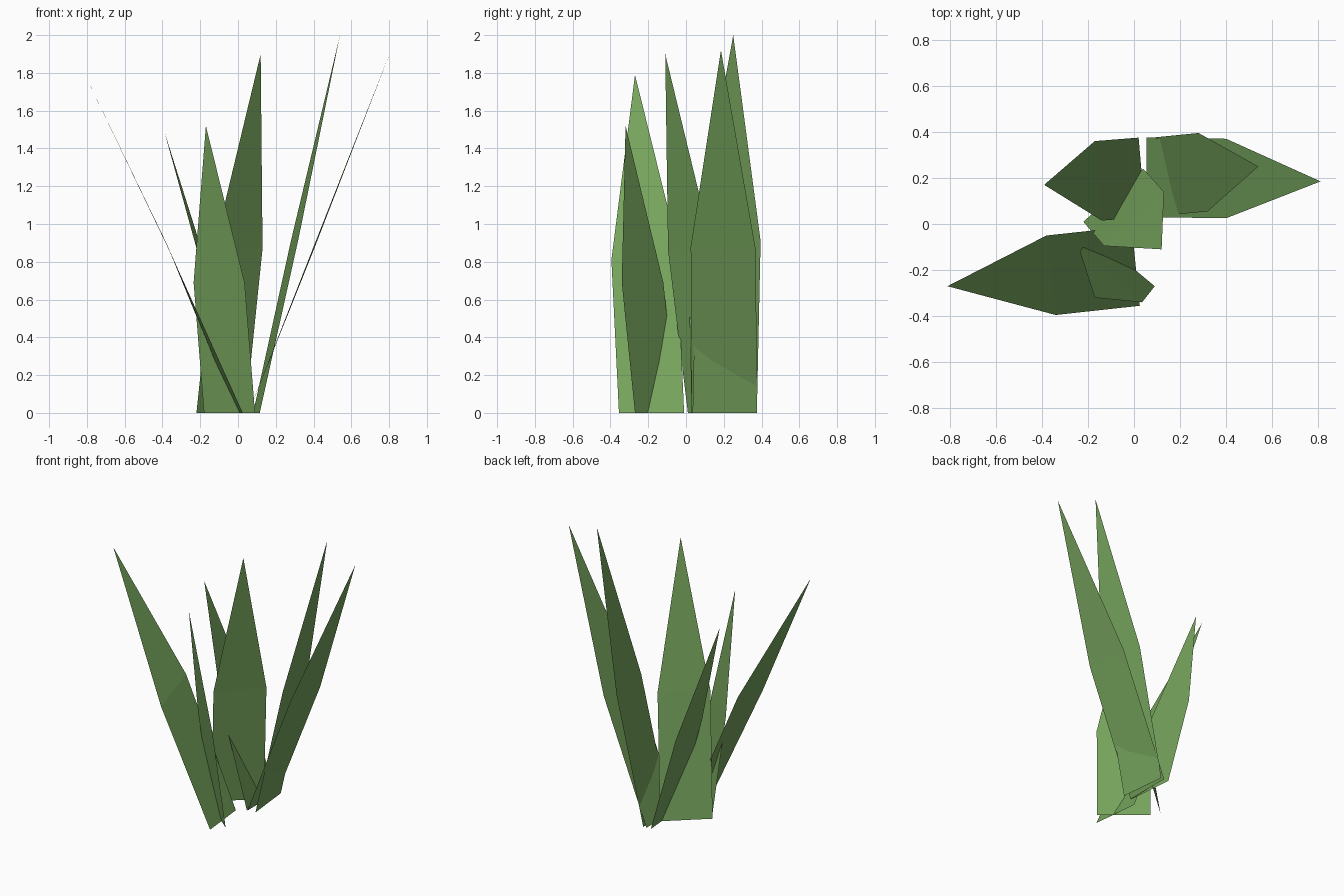
import bpy, bmesh

green = bpy.data.materials.new("leaf green")
green.diffuse_color = (0.181, 0.371, 0.109, 1)


def blade(name, base_a, base_b, mid_b, mid_a, tip):
    """Flat leaf: a quad stalk with a triangular point. Base pairs are (x, y) on the ground."""
    bm = bmesh.new()
    a, b, c, d, t = [bm.verts.new(p) for p in
                     ((*base_a, 0), (*base_b, 0), mid_b, mid_a, tip)]
    bm.faces.new((a, b, c, d))
    bm.faces.new((d, c, t))
    mesh = bpy.data.meshes.new(name)
    bm.to_mesh(mesh)
    bm.free()
    mesh.materials.append(green)
    obj = bpy.data.objects.new(name, mesh)
    bpy.context.collection.objects.link(obj)


# Blades leaning to the left
blade("left_long_blade", (-0.01, -0.01), (0.025, -0.355),
      (-0.34, -0.395, 0.81), (-0.38, -0.05, 0.9), (-0.81, -0.27, 1.79))
blade("left_short_blade", (0.02, 0.375), (0.05, 0.03),
      (-0.14, 0.015, 0.7), (-0.17, 0.36, 0.69), (-0.39, 0.17, 1.49))

# Blades leaning to the right
blade("right_long_blade", (0.055, 0.03), (0.055, 0.375),
      (0.40, 0.37, 0.86), (0.40, 0.025, 0.88), (0.81, 0.185, 1.92))
blade("right_tall_blade", (0.115, 0.035), (0.08, 0.375),
      (0.28, 0.395, 0.91), (0.32, 0.055, 0.92), (0.54, 0.25, 2.0))

# Upright blades in the middle and at the front
blade("centre_blade", (-0.22, 0.01), (0.04, 0.24),
      (0.13, 0.14, 0.87), (-0.13, -0.095, 0.86), (0.12, -0.11, 1.9))
blade("front_blade", (0.09, -0.27), (-0.18, -0.045),
      (-0.235, -0.12, 0.69), (0.035, -0.34, 0.69), (-0.17, -0.32, 1.52))
